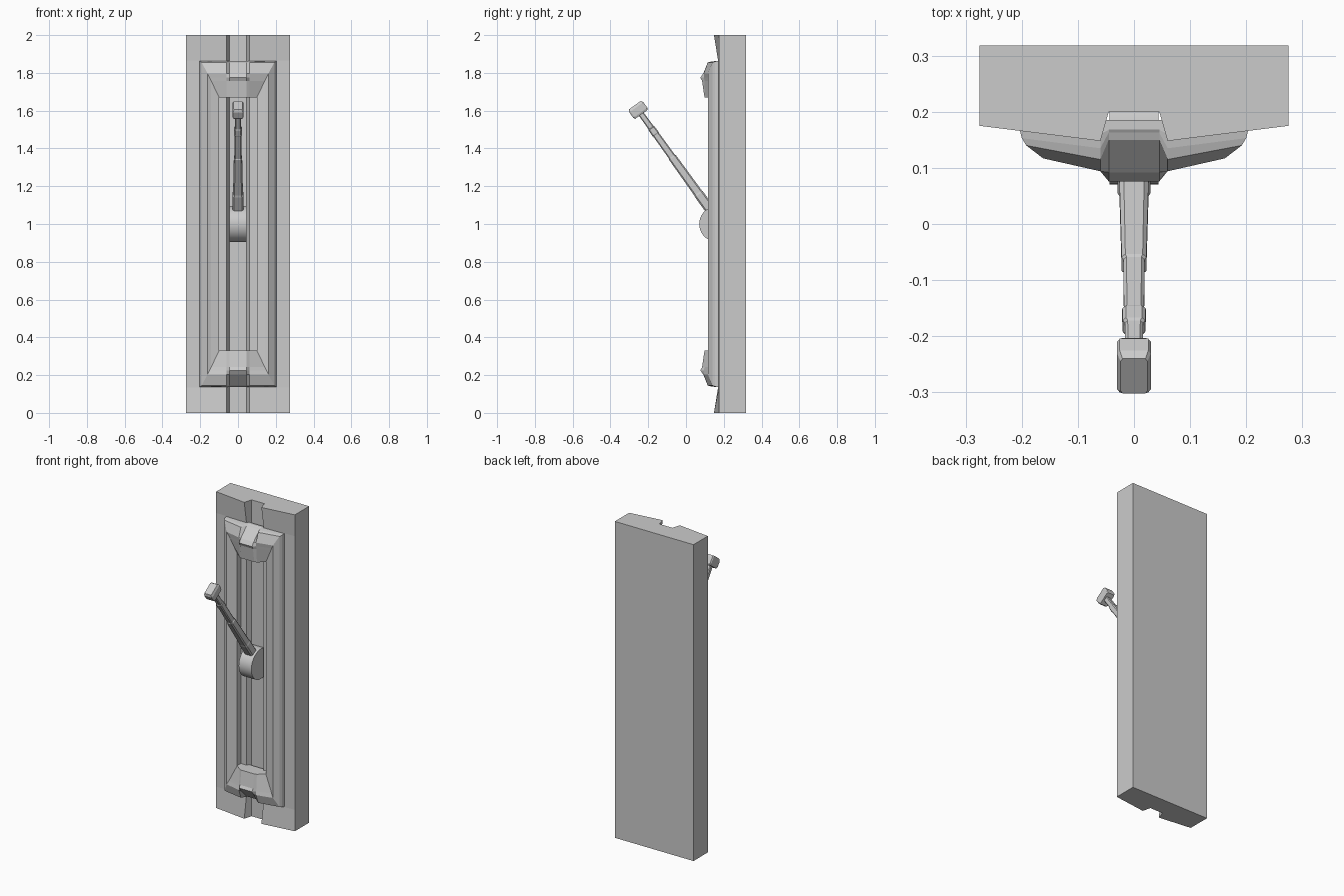
import bpy, bmesh, math
from mathutils import Vector

if "Cube" in bpy.data.objects:
    bpy.data.objects.remove(bpy.data.objects["Cube"])


def make(name, build):
    """Build a bmesh with a callback and turn it into an object."""
    bm = bmesh.new()
    build(bm)
    bmesh.ops.remove_doubles(bm, verts=bm.verts, dist=1e-5)
    bmesh.ops.recalc_face_normals(bm, faces=bm.faces)
    me = bpy.data.meshes.new(name)
    bm.to_mesh(me)
    bm.free()
    ob = bpy.data.objects.new(name, me)
    bpy.context.collection.objects.link(ob)
    return ob


def loft(bm, loops, wrap=False, caps=True):
    """Bridge closed loops of points in order."""
    rows = [[bm.verts.new(p) for p in lp] for lp in loops]
    n = len(rows[0])
    pairs = list(zip(rows, rows[1:])) + ([(rows[-1], rows[0])] if wrap else [])
    for a, b in pairs:
        for i in range(n):
            j = (i + 1) % n
            bm.faces.new((a[i], a[j], b[j], b[i]))
    if caps and not wrap:
        bm.faces.new(rows[0])
        bm.faces.new(rows[-1])


# Back plate: grooved front that swells forward at both ends
def plate(bm):
    loops = []
    for z, y_mid in ((0, .148), (.135, .17), (1.865, .17), (2, .148)):
        half = [(.275, .175), (.06, y_mid), (.045, .2)]
        front = [(-x, y) for x, y in half] + half[::-1]
        loops.append([(x, y, z) for x, y in front + [(.275, .318), (-.275, .318)]])
    loft(bm, loops)


make("back_plate", plate)


# Raised frame: nested rings of (half x, half z, y at corner, y near middle, y of centre strip)
RINGS = [
    (.203, .863, .185, .185, .185),
    (.203, .863, .165, .16, .168),
    (.200, .860, .153, .135, .163),
    (.192, .855, .140, .115, .150),
    (.162, .798, .117, .094, .092),
    (.150, .775, .122, .096, .076),
    (.142, .758, .125, .097, .085),
    (.100, .670, .135, .103, .098),
    (.100, .670, .185, .185, .185),
]


def frame(bm):
    loops = []
    for hx, hz, yc, ym, ys in RINGS:
        row = [(-hx, yc), (-.06, ym), (-.045, ys), (.045, ys), (.06, ym), (hx, yc)]
        loops.append([(x, y, 1 + hz) for x, y in row] +
                     [(x, y, 1 - hz) for x, y in row[::-1]])
    loft(bm, loops, wrap=True)


make("raised_frame", frame)


# Pivot drum sitting in the groove
def drum(bm):
    n = 40
    loft(bm, [[(x, .165 + .095 * math.cos(2 * math.pi * i / n),
                1 + .095 * math.sin(2 * math.pi * i / n)) for i in range(n)]
              for x in (-.044, .044)])


ob = make("pivot_drum", drum)
bpy.context.view_layer.objects.active = ob
ob.select_set(True)
bpy.ops.object.shade_smooth_by_angle(angle=math.radians(30))
ob.select_set(False)

# Lever axes
BASE = Vector((0, .11, 1.1))
AXIS = Vector((0, -.36, .5)).normalized()
SIDE = Vector((0, AXIS.z, -AXIS.y))


def section(t, w, h, c=.3):
    """Chamfered rectangle across the lever at distance t."""
    k, m = w * (1 - c), h * (1 - c)
    pts = [(w, m), (k, h), (-k, h), (-w, m), (-w, -m), (-k, -h), (k, -h), (w, -m)]
    return [BASE + AXIS * t + SIDE * b + Vector((a, 0, 0)) for a, b in pts]


# Tapered lever arm with small steps along it
make("lever_arm", lambda bm: loft(bm, [section(*s) for s in (
    (-.07, .030, .026), (.07, .029, .026), (.08, .026, .024), (.31, .022, .022),
    (.315, .019, .019), (.46, .018, .018), (.465, .021, .020), (.50, .020, .019),
    (.505, .016, .016), (.62, .015, .015))]))

# Handle block across the tip
make("lever_handle", lambda bm: loft(bm, [section(*s) for s in (
    (.592, .026, .040, .15), (.602, .030, .046, .15),
    (.638, .030, .046, .15), (.652, .024, .038, .15))]))
